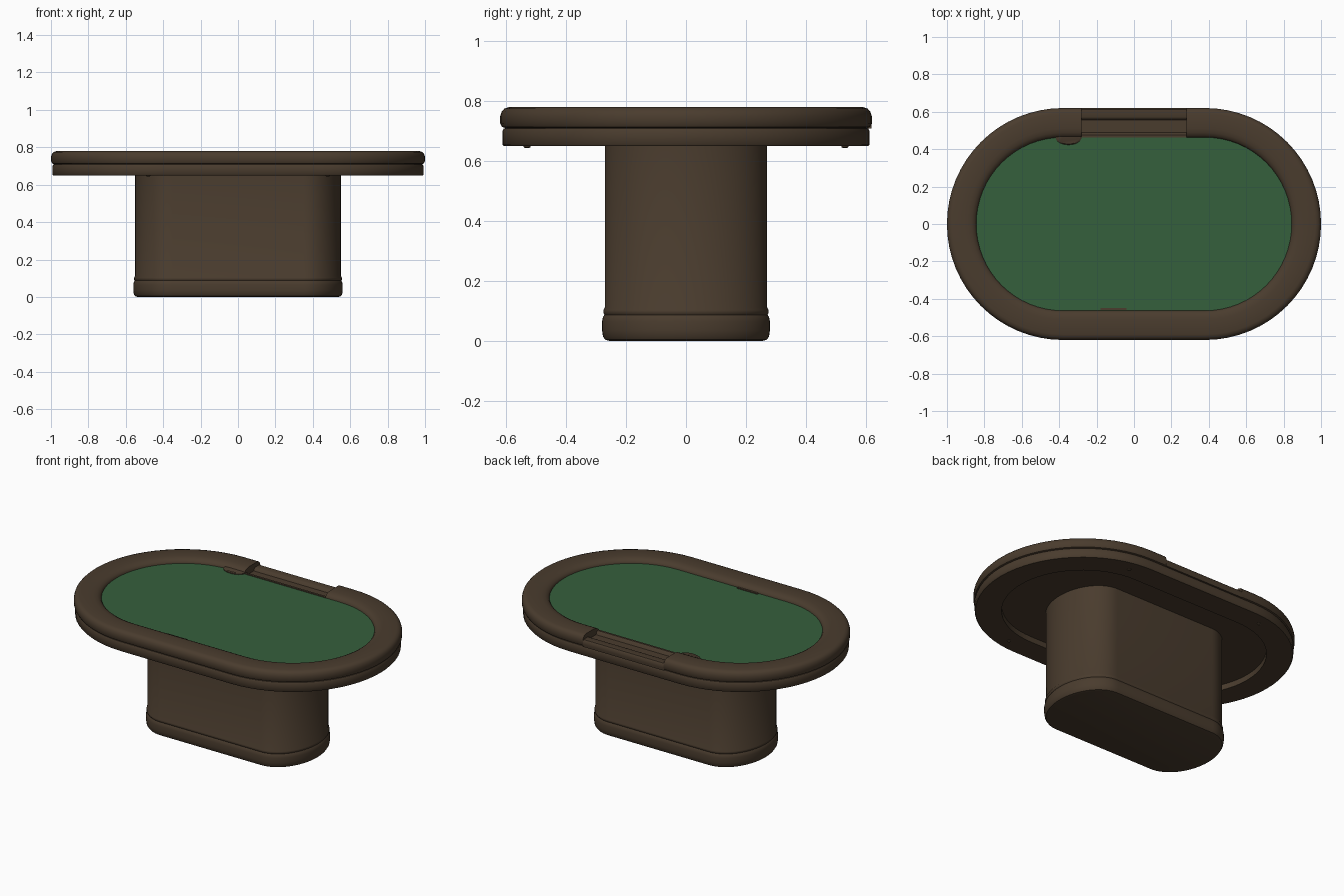
import bpy, bmesh, math
from mathutils import Vector

cube = bpy.data.objects.get("Cube")
if cube:
    bpy.data.objects.remove(cube, do_unlink=True)


def material(name, rgb):
    m = bpy.data.materials.new(name)
    m.use_nodes = True
    m.diffuse_color = (*rgb, 1)
    bsdf = m.node_tree.nodes["Principled BSDF"]
    bsdf.inputs["Base Color"].default_value = (*rgb, 1)
    bsdf.inputs["Roughness"].default_value = 0.8
    return m


BROWN = material("dark brown leather", (0.068, 0.045, 0.027))
GREEN = material("green felt", (0.036, 0.115, 0.046))

STEPS = 32
NOTCH = 0.28


def oval(half, rx, ry, gap=0.0):
    """Oval outline from the back edge round by the right side; gap opens the back."""
    pts = [(-gap, ry)] if gap else []
    for side, start in ((-1, 90), (1, 270)):
        for i in range(STEPS + 1):
            a = math.radians(start + 180 * i / STEPS)
            pts.append((side * half + rx * math.cos(a), ry * math.sin(a)))
    return pts + ([(gap, ry)] if gap else [])


def loft(name, rows, mat, ring=False, tube=False):
    """Skin rows of points; ring closes each row, tube joins last row to first."""
    bm = bmesh.new()
    grid = [[bm.verts.new(p) for p in row] for row in rows]
    n, m = len(grid), len(grid[0])
    for i in range(n if tube else n - 1):
        for j in range(m if ring else m - 1):
            a, b = grid[i], grid[(i + 1) % n]
            k = (j + 1) % m
            bm.faces.new((a[j], a[k], b[k], b[j]))
    if ring and not tube:
        bm.faces.new(grid[0])
        bm.faces.new(grid[-1])
    if tube and not ring:
        bm.faces.new([r[0] for r in grid])
        bm.faces.new([r[-1] for r in grid])
    bmesh.ops.recalc_face_normals(bm, faces=bm.faces)
    mesh = bpy.data.meshes.new(name)
    bm.to_mesh(mesh)
    bm.free()
    mesh.materials.append(mat)
    ob = bpy.data.objects.new(name, mesh)
    bpy.context.collection.objects.link(ob)
    bpy.ops.object.select_all(action='DESELECT')
    ob.select_set(True)
    bpy.context.view_layer.objects.active = ob
    bpy.ops.object.shade_smooth_by_angle(angle=math.radians(40))
    return ob


def oval_rows(half, rx, ry, profile, gap=0.0):
    return [[(x, y, z) for x, y in oval(half, rx - d, ry - d, gap)] for d, z in profile]


# Pedestal with its rounded plinth and moulding (inset, height)
pedestal = [(0.025, 0), (0.01, 0.004), (0.003, 0.015), (0, 0.035), (0, 0.065),
            (0.003, 0.08), (0.008, 0.087), (0.004, 0.093), (0.004, 0.103),
            (0.009, 0.111), (0.009, 0.70)]
loft("pedestal", oval_rows(0.35, 0.21, 0.28, pedestal), BROWN, ring=True)

# Apron ring under the rail, with an open recess beneath the table
apron = [(0.012, 0.65), (0.007, 0.656), (0.007, 0.698), (0.012, 0.708),
         (0.03, 0.715), (0.16, 0.715), (0.16, 0.65)]
loft("apron", oval_rows(0.38, 0.62, 0.62, apron), BROWN, ring=True, tube=True)
loft("underside_panel", oval_rows(0.38, 0.62, 0.62, [(0.15, 0.685), (0.15, 0.71)]),
     BROWN, ring=True)

# Playing surface
loft("felt", oval_rows(0.38, 0.62, 0.62, [(0.14, 0.705), (0.14, 0.752)]), GREEN, ring=True)

# Padded armrest, open at the back for the tray
rail = [(0.02, 0.709), (0.006, 0.714), (0, 0.726), (0, 0.75), (0.005, 0.765),
        (0.014, 0.775), (0.03, 0.78), (0.11, 0.78), (0.132, 0.776),
        (0.148, 0.768), (0.156, 0.757), (0.158, 0.74), (0.15, 0.709)]
loft("padded_rail", oval_rows(0.38, 0.62, 0.62, rail, NOTCH), BROWN, tube=True)

# Low tray section with a shallow trough
tray = [(0.618, 0.709), (0.62, 0.726), (0.619, 0.744), (0.612, 0.752), (0.572, 0.754),
        (0.564, 0.75), (0.555, 0.736), (0.49, 0.736), (0.482, 0.75), (0.476, 0.757),
        (0.463, 0.757), (0.46, 0.709)]
loft("dealer_tray", [[(x, y, z) for x in (-NOTCH, NOTCH)] for y, z in tray],
     BROWN, tube=True)

# Small rounded tab beside the tray
tab = []
for r, z in ((0.07, 0.74), (0.07, 0.757), (0.062, 0.762)):
    tab.append([(-0.35 + r * math.cos(t), 0.465 + 0.6 * r * math.sin(t), z)
                for t in (math.tau * i / 24 for i in range(24))])
loft("tray_tab", tab, BROWN, ring=True)

# Slim slot plate on the front edge of the felt
slot = [[(-0.11 + sx * 0.07, -0.455 + sy * 0.006, z)
         for sx, sy in ((-1, -1), (1, -1), (1, 1), (-1, 1))] for z in (0.75, 0.757)]
loft("slot_plate", slot, BROWN, ring=True)

# Fixing studs below the apron
for side, sx in (("left", 1), ("right", -1)):
    for end, sy in (("front", -1), ("back", 1)):
        stud = [[(sx * 0.48 + r * math.cos(t), sy * 0.53 + r * math.sin(t), z)
                 for t in (math.tau * i / 12 for i in range(12))]
                for r, z in ((0.012, 0.655), (0.012, 0.647), (0.006, 0.643))]
        loft(f"stud_{end}_{side}", stud, BROWN, ring=True)
